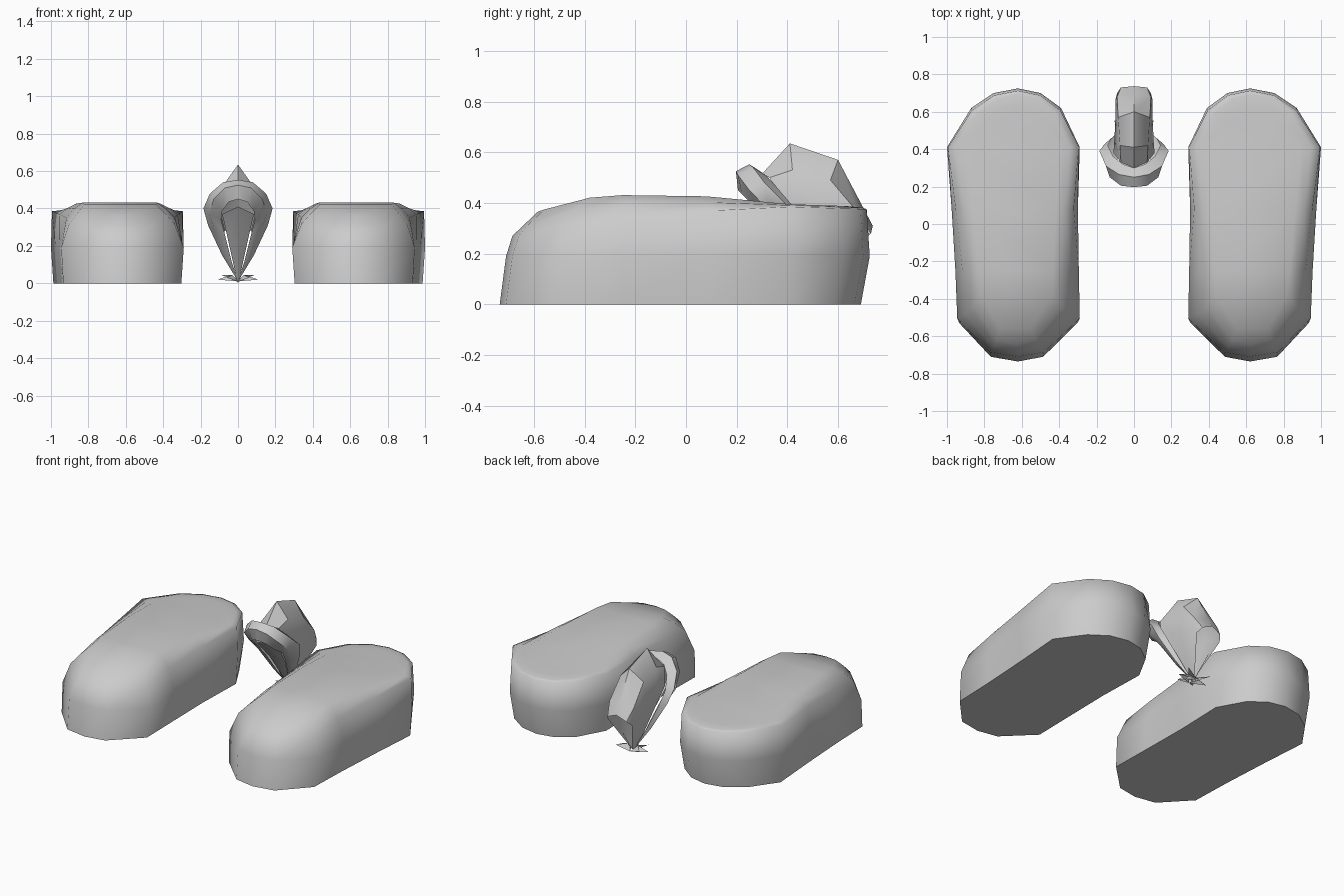
import bpy, bmesh, math

if "Cube" in bpy.data.objects:
    bpy.data.objects.remove(bpy.data.objects["Cube"])

grey = bpy.data.materials.new("plain grey")
grey.diffuse_color = (0.6, 0.6, 0.6, 1)
grey.use_nodes = True
grey.node_tree.nodes["Principled BSDF"].inputs["Base Color"].default_value = grey.diffuse_color


def finish(name, bm, angle):
    bmesh.ops.remove_doubles(bm, verts=bm.verts, dist=0.0005)
    bmesh.ops.recalc_face_normals(bm, faces=bm.faces)
    me = bpy.data.meshes.new(name)
    bm.to_mesh(me)
    bm.free()
    me.materials.append(grey)
    ob = bpy.data.objects.new(name, me)
    bpy.context.collection.objects.link(ob)
    bpy.context.view_layer.objects.active = ob
    ob.select_set(True)
    bpy.ops.object.shade_smooth_by_angle(angle=math.radians(angle))
    ob.select_set(False)
    return ob


def interp(table, y):
    for (a, p), (b, q) in zip(table, table[1:]):
        if y <= b:
            return p + (q - p) * max(0, (y - a) / (b - a))
    return table[-1][1]


# Slipper plan: y, inner x, outer x from toe to heel
PLAN = [(-.735, .62, .62), (-.71, .48, .77), (-.53, .29, .945), (-.25, .295, .955),
        (.08, .30, .975), (.41, .29, 1.0), (.62, .39, .87), (.70, .50, .75), (.725, .62, .62)]
TOP = [(-.66, .325), (-.6, .36), (-.5, .395), (-.36, .425), (-.12, .438),
       (.1, .425), (.41, .395), (.72, .385)]
RIM = [(-.71, .27), (-.5, .325), (-.25, .35), (.1, .37), (.41, .385), (.73, .375)]
INSET = [(-.7, .05), (-.25, .04), (.1, .02), (.41, .005), (.73, .005)]


def slipper(name, side):
    bm = bmesh.new()
    rings = []
    for level in range(5):
        ring = []
        for y, a, b in PLAN:
            ins = interp(INSET, y)
            d = (.012, 0, ins, ins + .045, ins + .09)[level]
            toe_back = (0, .025, .05, .09, .15)[level] if y < -.5 else 0
            heel_back = (.035, 0, .012, .03, .09)[level] if y > .5 else 0
            yy = y + toe_back - heel_back
            rim, top = interp(RIM, y), interp(TOP, yy)
            z = (0, .19, rim, rim + .6 * (top - rim), top)[level]
            pair = []
            for x in (a, b):
                shift = d * (.645 - x) / .33
                pair.append(bm.verts.new((side * (x + shift), yy, z)))
            ring.append(pair)
        rings.append(ring)
    n = len(PLAN)
    for lo, hi in zip(rings, rings[1:]):
        for i in range(n - 1):
            for k in (0, 1):
                bm.faces.new((lo[i][k], lo[i + 1][k], hi[i + 1][k], hi[i][k]))
    for ring in (rings[0], rings[-1]):          # sole and top
        for i in range(n - 1):
            bm.faces.new((ring[i][0], ring[i][1], ring[i + 1][1], ring[i + 1][0]))
    return finish(name, bm, 75)


slipper("right_slipper", 1)
slipper("left_slipper", -1)


def mirrored_strips(bm, *rows):
    """Skin between successive rows of points, on both sides of x = 0."""
    for s in (1, -1):
        vs = [[bm.verts.new((s * x, y, z)) for x, y, z in r] for r in rows]
        for a, b in zip(vs, vs[1:]):
            for i in range(len(a) - 1):
                bm.faces.new((a[i], a[i + 1], b[i + 1], b[i]))


# Flower lip: rolled arch narrowing to the stalk, with its front petal
back = [(0, .30, .52), (.06, .32, .505), (.11, .36, .46), (.14, .42, .39),
        (.12, .46, .30), (.07, .51, .16), (0, .55, .012)]
outer = [(0, .25, .553), (.08, .265, .54), (.15, .31, .48), (.185, .39, .40),
         (.16, .425, .31), (.085, .49, .15), (0, .55, .011)]
front = [(0, .197, .525), (.07, .205, .51), (.13, .25, .45), (.155, .33, .37),
         (.125, .39, .29), (.065, .47, .14), (0, .55, .010)]
inner = [(0, .205, .45), (.05, .22, .435), (.085, .27, .385), (.09, .34, .34),
         (.07, .40, .26), (.035, .48, .12), (0, .55, .008)]
bm = bmesh.new()
mirrored_strips(bm, back, outer, front, inner)
finish("flower_lip", bm, 50)

bm = bmesh.new()
mirrored_strips(bm, [(0, .27, .41), (0, .37, .28), (0, .55, .005)],
                [(.085, .32, .37), (.055, .42, .24), (.003, .55, .005)])
finish("front_petal", bm, 40)

# Pointed hood petal: ridge, shoulders, flanks, stalk
ridge = [(0, .30, .515), (0, .41, .635), (0, .60, .57), (0, .70, .38), (0, .737, .31)]
shoulder = [(.07, .33, .50), (.075, .42, .53), (.085, .57, .49), (.09, .68, .36), (.07, .73, .28)]
flank = [(.11, .38, .40), (.105, .45, .36), (.10, .55, .32), (.10, .66, .29), (.09, .70, .25)]
stalk = [(.01, .53, .02), (.01, .54, .02), (.01, .55, .02), (.01, .56, .02), (0, .57, .02)]
bm = bmesh.new()
mirrored_strips(bm, ridge, shoulder, flank, stalk)
finish("hood_petal", bm, 35)

# Small leaves at the foot of the flower
bm = bmesh.new()
for s in (1, -1):
    for tip in ((.11, .55, .02), (.09, .62, .045), (.06, .48, .03)):
        p = [(0, .52, .01), (s * tip[0], tip[1], tip[2]), (0, .59, .01), (s * .03, .55, .045)]
        v = [bm.verts.new(q) for q in p]
        for t in ((0, 1, 3), (1, 2, 3)):
            bm.faces.new([v[i] for i in t])
finish("foot_leaves", bm, 20)
